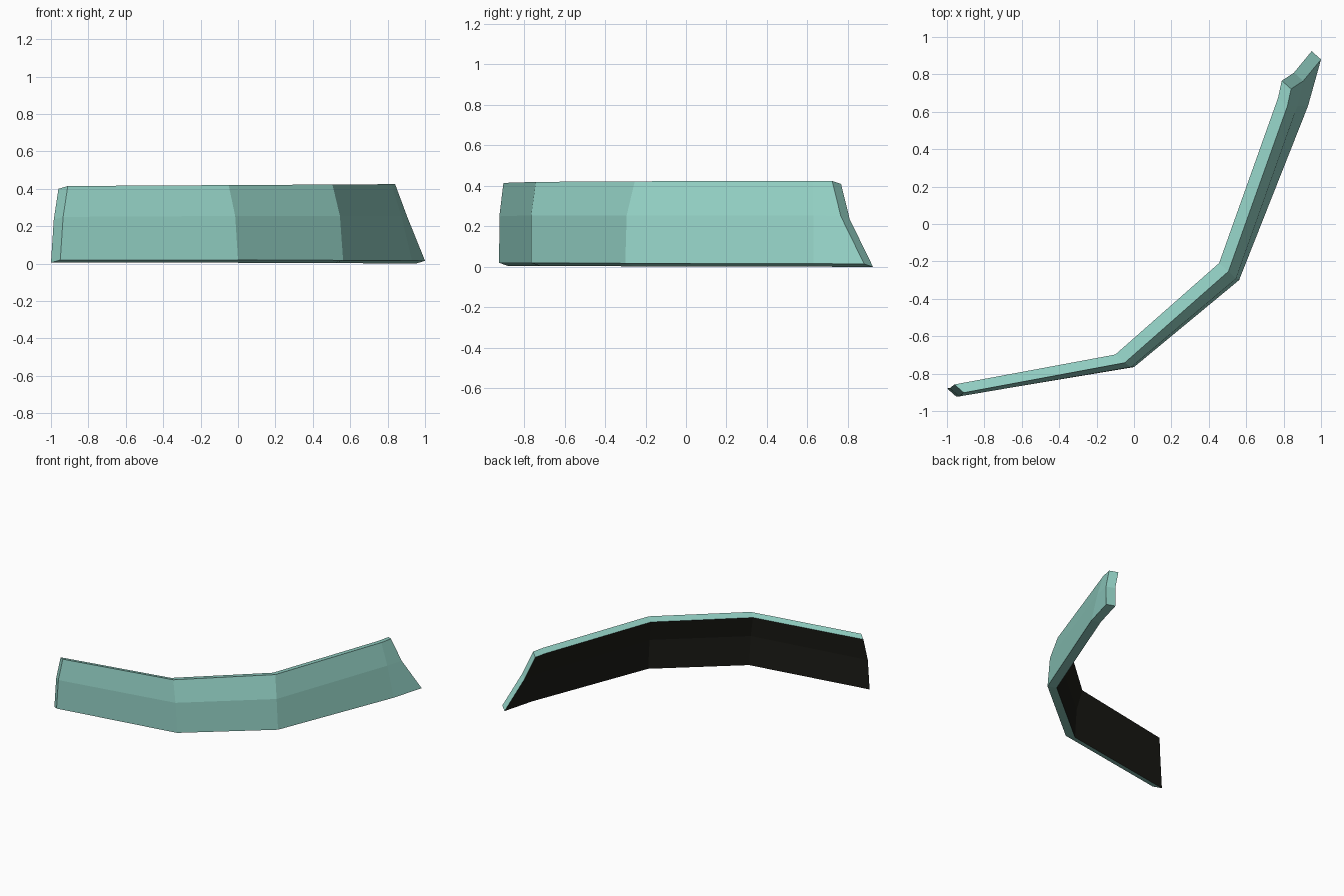
import bpy, bmesh
from mathutils import Vector

if "Cube" in bpy.data.objects:
    bpy.data.objects.remove(bpy.data.objects["Cube"])

def material(name, rgb):
    m = bpy.data.materials.new(name)
    m.diffuse_color = (*rgb, 1)
    m.use_nodes = True
    m.node_tree.nodes["Principled BSDF"].inputs["Base Color"].default_value = m.diffuse_color
    return m

# Outer-face stations from left to right: bottom, middle and top points
stations = [
    [(-0.95, -0.923, 0.02), (-0.935, -0.922, 0.25), (-0.91, -0.902, 0.415)],
    [(0.00, -0.765, 0.02), (-0.015, -0.765, 0.255), (-0.05, -0.742, 0.42)],
    [(0.562, -0.30, 0.018), (0.545, -0.293, 0.255), (0.505, -0.253, 0.423)],
    [(0.93, 0.63, 0.016), (0.873, 0.63, 0.255), (0.82, 0.63, 0.425)],
    [(1.00, 0.88, 0.015), (0.905, 0.765, 0.25), (0.84, 0.722, 0.425)],
]
thickness = Vector((-0.05, 0.044, -0.015))

# Curved panel: outer skin lofted through the stations
bm = bmesh.new()
grid = [[bm.verts.new(p) for p in s] for s in stations]
for a, b in zip(grid, grid[1:]):
    for k in range(2):
        bm.faces.new((a[k], b[k], b[k + 1], a[k + 1]))

# Dark backing: copy of the skin pushed back, with teal rim walls between
outer = list(bm.faces)
back = {v: bm.verts.new(v.co + thickness) for v in list(bm.verts)}
rim = [l for f in outer for l in f.loops if l.edge.is_boundary]
rim = [(l.vert, l.link_loop_next.vert) for l in rim]
for f in outer:
    bm.faces.new([back[v] for v in reversed(f.verts)]).material_index = 1
for a, b in rim:
    bm.faces.new((b, a, back[a], back[b]))
bmesh.ops.recalc_face_normals(bm, faces=bm.faces)

mesh = bpy.data.meshes.new("curved_panel")
bm.to_mesh(mesh)
bm.free()
mesh.materials.append(material("pale teal", (0.29, 0.63, 0.55)))
mesh.materials.append(material("dark backing", (0.011, 0.011, 0.008)))
panel = bpy.data.objects.new("curved_panel", mesh)
bpy.context.collection.objects.link(panel)
